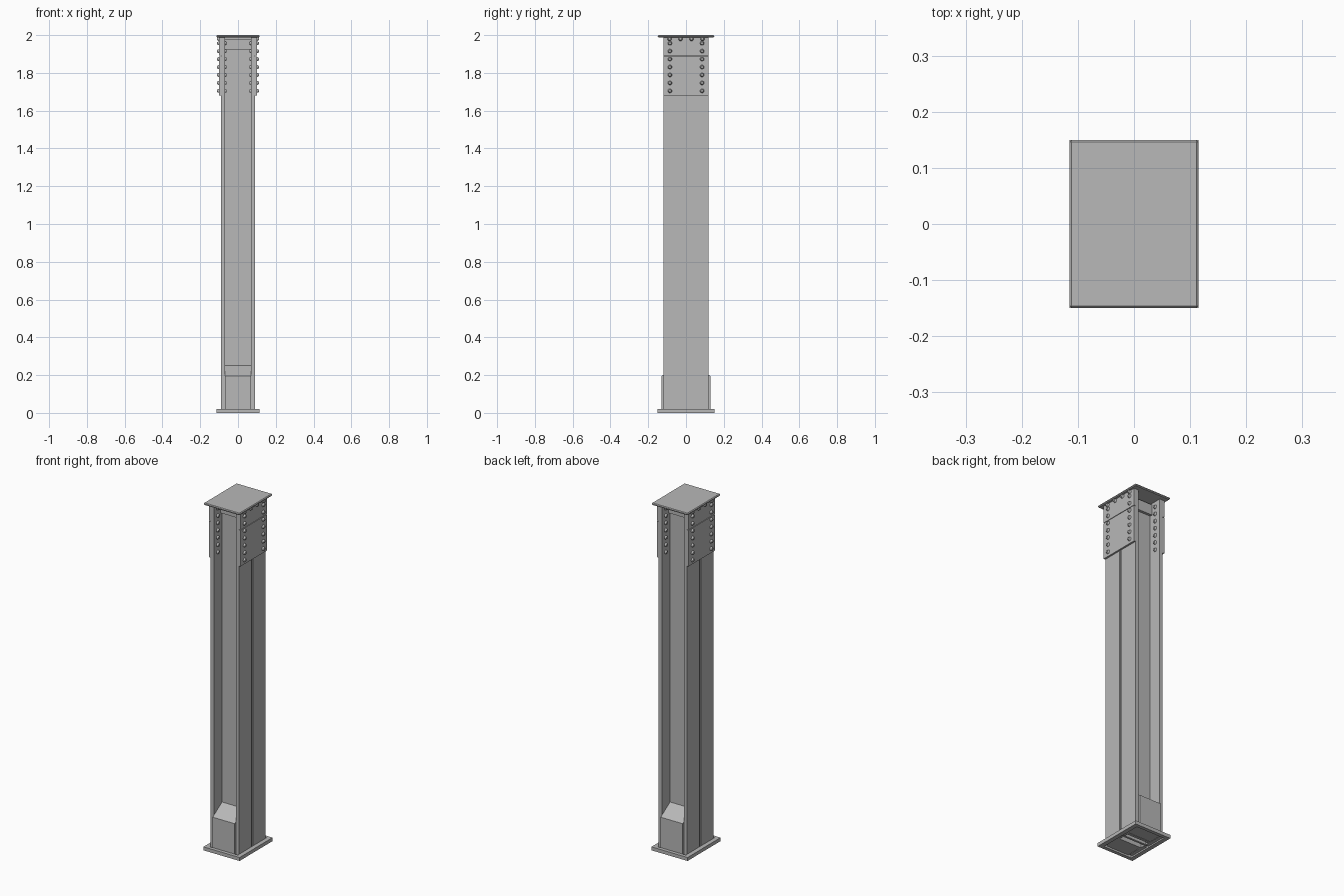
import bpy, bmesh, math
from mathutils import Matrix

cube = bpy.data.objects.get("Cube")
if cube:
    bpy.data.objects.remove(cube)

# One plain steel grey
GREY = (0.48, 0.48, 0.48, 1)
steel = bpy.data.materials.new("steel_grey")
steel.use_nodes = True
steel.diffuse_color = GREY
shader = steel.node_tree.nodes["Principled BSDF"]
shader.inputs["Base Color"].default_value = GREY
shader.inputs["Roughness"].default_value = 0.7


def finish(name, bm):
    bmesh.ops.recalc_face_normals(bm, faces=bm.faces)
    mesh = bpy.data.meshes.new(name)
    bm.to_mesh(mesh)
    bm.free()
    mesh.materials.append(steel)
    obj = bpy.data.objects.new(name, mesh)
    bpy.context.collection.objects.link(obj)
    return obj


def add_box(bm, x, y, z):
    size = [r[1] - r[0] for r in (x, y, z)]
    mid = [(r[1] + r[0]) / 2 for r in (x, y, z)]
    mat = Matrix.Translation(mid) @ Matrix.Diagonal((*size, 1))
    return bmesh.ops.create_cube(bm, size=1, matrix=mat)["verts"]


def box(name, x, y, z, bevel=0):
    bm = bmesh.new()
    add_box(bm, x, y, z)
    obj = finish(name, bm)
    if bevel:
        mod = obj.modifiers.new("bevel", "BEVEL")
        mod.width = bevel
        mod.segments = 1
    return obj


def span(a, b, sign):
    return sorted((a * sign, b * sign))


HX, HY = 0.115, 0.15        # half size of the end plates
FX, FY = 0.09, 0.12         # half size of the column
IN = 0.07                   # inner face of the flanges
WEB = 0.045                 # outer face of the webs
FLOOR, CAP = 0.02, 1.988

# Cap plate
box("cap_plate", (-HX, HX), (-HY, HY), (CAP, 2), 0.004)

# Base plate, open under the column
bm = bmesh.new()
for s in (-1, 1):
    add_box(bm, span(FX, HX, s), (-HY, HY), (0, FLOOR))
    add_box(bm, (-FX, FX), span(0.13, HY, s), (0, FLOOR))
finish("base_plate", bm)

# Column: split flanges, paired webs and a slim core behind the joint
SEAM = 0.006
for sx, side in ((1, "left"), (-1, "right")):
    bm = bmesh.new()
    for sy in (-1, 1):
        add_box(bm, span(IN, FX, sx), span(SEAM, FY, sy), (0.008, CAP))
    finish(side + "_flange", bm)

box("column_core", (-FX + 0.006, FX - 0.006), (-SEAM, SEAM), (0.012, CAP))

for sy, end in ((-1, "front"), (1, "back")):
    box(end + "_web", (-IN, IN), span(WEB - 0.015, WEB, sy), (0.008, CAP))
    box(end + "_top_stiffener", (-IN, IN), span(WEB, 0.06, sy), (1.92, 1.98))

    # Sloping foot block between the flanges
    bm = bmesh.new()
    profile = [(WEB, 0.01), (0.13, 0.01), (0.13, 0.195), (WEB, 0.25)]
    face = bm.faces.new([bm.verts.new((-IN, y * sy, z)) for y, z in profile])
    new = bmesh.ops.extrude_face_region(bm, geom=[face])["geom"]
    bmesh.ops.translate(bm, vec=(2 * IN, 0, 0),
                        verts=[v for v in new if isinstance(v, bmesh.types.BMVert)])
    finish(end + "_foot_block", bm)

# Splice plates on the outside of the flanges, in two courses
PX = 0.1
for sx, side in ((1, "left"), (-1, "right")):
    box(side + "_splice_plate_lower", span(FX, PX, sx), (-FY, FY), (1.68, 1.888))
    box(side + "_splice_plate_upper", span(FX, PX, sx), (-FY, FY), (1.891, CAP))


def add_bolt(bm, x, y, z, direction):
    # Low domed head pointing along x
    mat = (Matrix.Translation((x + direction * 0.004, y, z))
           @ Matrix.Rotation(math.pi / 2, 4, "Y"))
    bmesh.ops.create_cone(bm, cap_ends=True, segments=10, depth=0.012,
                          radius1=0.012 if direction < 0 else 0.007,
                          radius2=0.007 if direction < 0 else 0.012,
                          matrix=mat @ Matrix.Rotation(math.pi, 4, "Y"))


# Bolt rows through the splice plates, with heads on both faces
for sx, side in ((1, "left"), (-1, "right")):
    bm = bmesh.new()
    for sy in (-1, 1):
        for i in range(7):
            z = 1.705 + i * 0.042
            add_bolt(bm, PX * sx, 0.085 * sy, z, sx)
            add_bolt(bm, IN * sx, 0.085 * sy, z, -sx)
    for i in range(4):
        add_bolt(bm, PX * sx, -0.087 + i * 0.058, 1.98, sx)
    finish(side + "_bolts", bm)
